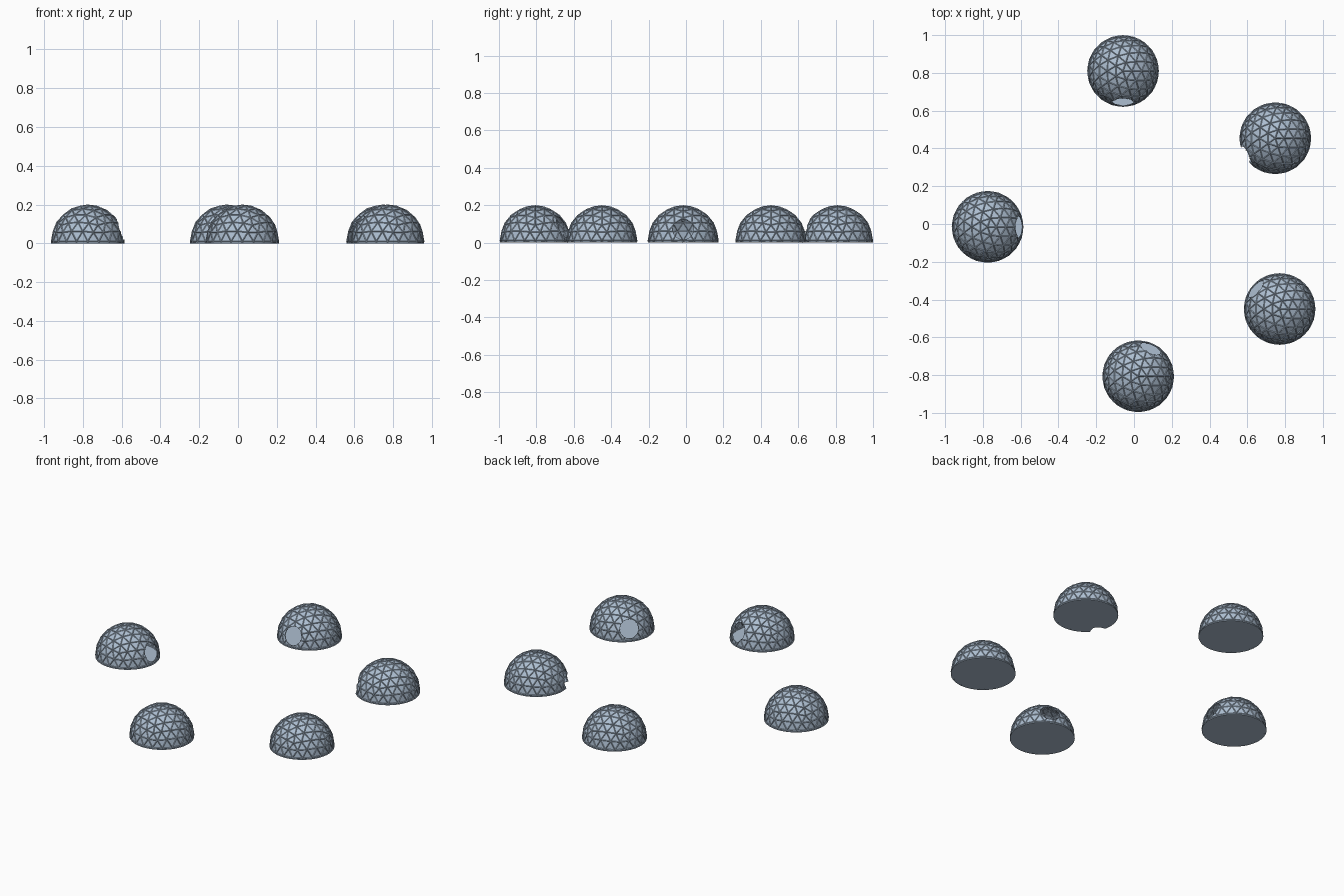
import bpy, bmesh, math
from mathutils import Vector

if "Cube" in bpy.data.objects:
    bpy.data.objects.remove(bpy.data.objects["Cube"])

def material(name, rgb):
    m = bpy.data.materials.new(name)
    m.diffuse_color = (*rgb, 1)
    m.use_nodes = True
    m.node_tree.nodes["Principled BSDF"].inputs["Base Color"].default_value = m.diffuse_color
    return m

PANEL = material("pale blue grey", (0.42, 0.52, 0.64))
R, BASE = 0.19, 0.01

def finish(name, bm, mats, loc):
    me = bpy.data.meshes.new(name)
    bm.to_mesh(me)
    bm.free()
    for m in mats:
        me.materials.append(m)
    ob = bpy.data.objects.new(name, me)
    ob.location = loc
    bpy.context.collection.objects.link(ob)
    return ob

def cut_round(bm, d, radius, sides=20):
    """Slice a round doorway along direction d and delete the faces inside it."""
    u = d.cross(Vector((0, 0, 1))).normalized()
    v = u.cross(d)
    centre = d * R
    for k in range(sides):
        n = u * math.cos(k * math.tau / sides) + v * math.sin(k * math.tau / sides)
        near = [f for f in bm.faces if any((w.co - centre).length < radius * 2 for w in f.verts)]
        geom = {e for f in near for e in f.edges} | {w for f in near for w in f.verts} | set(near)
        bmesh.ops.bisect_plane(bm, geom=list(geom), dist=1e-6,
                               plane_co=centre + n * radius, plane_no=n)
    inside = []
    for f in bm.faces:
        c = f.calc_center_median() - centre
        if (c - d * c.dot(d)).length < radius and c.dot(d) > -R * 0.5:
            inside.append(f)
    bmesh.ops.delete(bm, geom=inside, context='FACES')

def shelter(i, x, y, heading, lift, hole):
    a, e = math.radians(heading), math.radians(lift)
    d = Vector((math.cos(a) * math.cos(e), math.sin(a) * math.cos(e), math.sin(e)))

    # shell of the dome with its round doorway
    bm = bmesh.new()
    bmesh.ops.create_icosphere(bm, subdivisions=3, radius=R)
    panels = bm.faces[:]
    bmesh.ops.inset_individual(bm, faces=panels, thickness=0.006, depth=-0.003)
    bmesh.ops.bisect_plane(bm, geom=bm.verts[:] + bm.edges[:] + bm.faces[:],
                           plane_co=(0, 0, -BASE), plane_no=(0, 0, -1), clear_outer=True)
    cut_round(bm, d, hole)
    dome = finish(f"dome_shell_{i}", bm, [PANEL], (x, y, BASE))
    dome.modifiers.new("thickness", 'SOLIDIFY').thickness = 0.004

    # thin floor disc, notched where the doorway reaches the ground
    bm = bmesh.new()
    c, drop = R * math.cos(e), R * math.sin(e) + BASE
    notch = max(hole ** 2 - drop ** 2, 0)
    ring = []
    for k in range(72):
        t = k * math.tau / 72
        r, under = R - 0.001, notch - (c * math.sin(t)) ** 2
        if under > 0 and math.cos(t) > 0:
            r = c * math.cos(t) - math.sqrt(under)
        ring.append(bm.verts.new((r * math.cos(t + a), r * math.sin(t + a), -BASE)))
    bm.faces.new(ring)
    floor = finish(f"floor_{i}", bm, [PANEL], (x, y, BASE))
    s = floor.modifiers.new("thickness", 'SOLIDIFY')
    s.thickness, s.offset = 0.003, -1
    floor.location.z += 0.003

# ring of shelters: centre x, y, doorway heading, elevation, doorway radius
for i, args in enumerate([(-0.058, 0.81, -90, 20, 0.056),
                          (0.748, 0.454, 208, 9, 0.056),
                          (-0.775, -0.015, 0, 20, 0.056),
                          (0.771, -0.45, 140, 21, 0.056),
                          (0.022, -0.806, 66, 24, 0.058)]):
    shelter(i + 1, *args)
